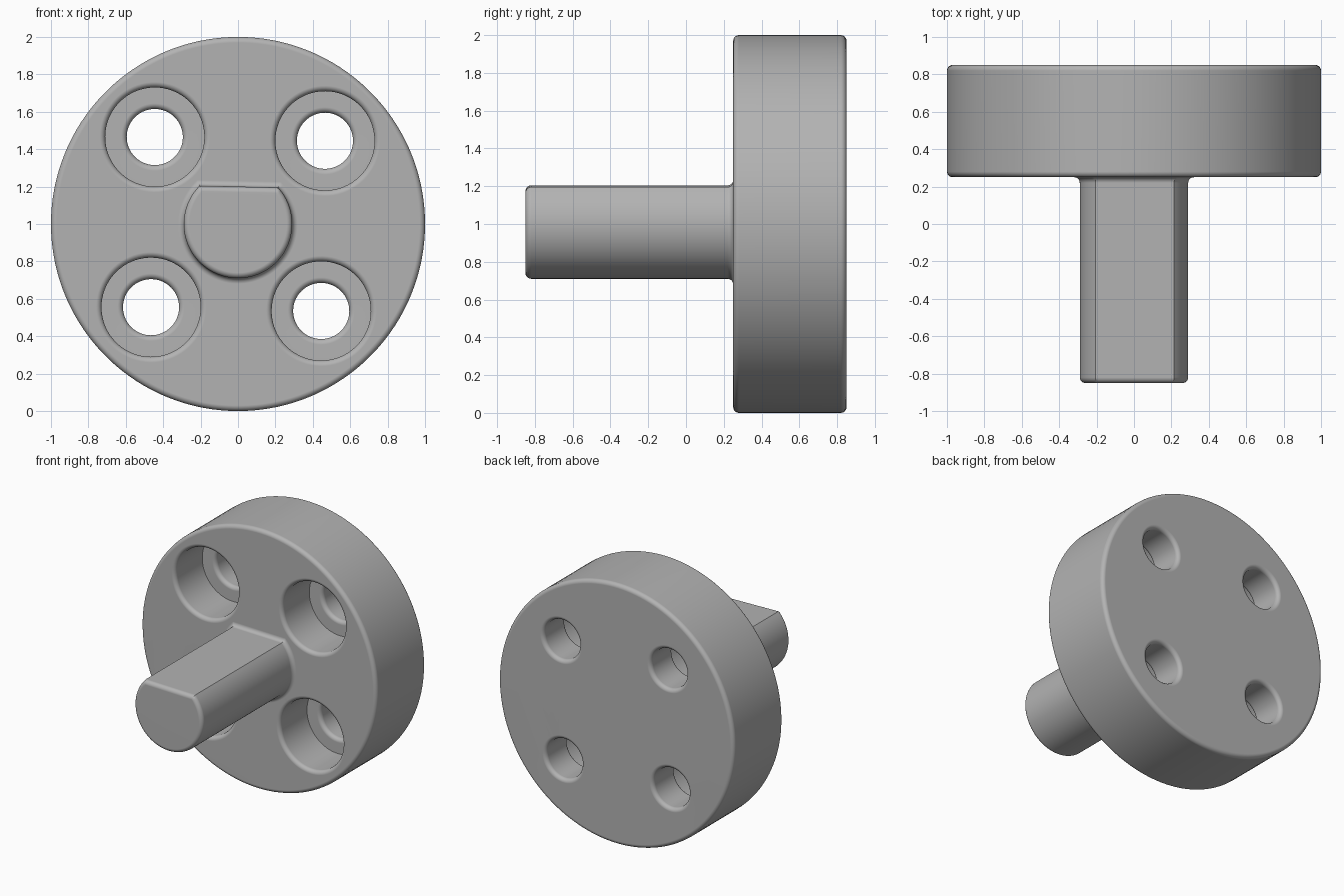
import bpy, bmesh, math
from mathutils import Matrix

if "Cube" in bpy.data.objects:
    bpy.data.objects.remove(bpy.data.objects["Cube"])

FILLET = 0.03
FRONT, BACK, TIP = 0.25, 0.85, -0.85    # y of disc faces and shaft tip
STEPS = 6
# Quarter-turn pairs (sin, 1 - cos) shared by every rounded edge
ROUND = [(FILLET * math.sin(a), FILLET * (1 - math.cos(a)))
         for a in (i * math.pi / 2 / STEPS for i in range(STEPS + 1))]

grey = bpy.data.materials.new("machined grey")
grey.use_nodes = True
colour = (0.45, 0.45, 0.45, 1)
grey.diffuse_color = colour
grey.node_tree.nodes["Principled BSDF"].inputs["Base Color"].default_value = colour


def loft(name, rings):
    """Skin a closed solid through a list of equal-sized point rings."""
    bm = bmesh.new()
    loops = [[bm.verts.new(p) for p in ring] for ring in rings]
    n = len(loops[0])
    for a, b in zip(loops, loops[1:]):
        for i in range(n):
            bm.faces.new((a[i], a[(i + 1) % n], b[(i + 1) % n], b[i]))
    bm.faces.new(loops[0])
    bm.faces.new(loops[-1])
    bmesh.ops.recalc_face_normals(bm, faces=bm.faces[:])
    mesh = bpy.data.meshes.new(name)
    bm.to_mesh(mesh)
    bm.free()
    mesh.materials.append(grey)
    obj = bpy.data.objects.new(name, mesh)
    bpy.context.collection.objects.link(obj)
    return obj


def circle(y, radius, sides):
    return [(radius * math.cos(t), y, radius * math.sin(t))
            for t in (i * math.tau / sides for i in range(sides))]


def d_section(y, grow, radius=0.29, flat=0.2, sides=72):
    """Round section with a flat on top, offset outward by grow."""
    start = math.asin((flat + grow) / (radius + grow))
    sweep = math.pi + 2 * start
    return [((radius + grow) * math.cos(t), y, (radius + grow) * math.sin(t))
            for t in (start - sweep * i / sides for i in range(sides + 1))]


# Flange disc with rounded rims
rim = [(FRONT + FILLET - s, 1 - FILLET + FILLET - c) for s, c in ROUND]
profile = rim[::-1] + [(FRONT + BACK - y, r) for y, r in rim]
disc = loft("flange_disc", [circle(y, r, 160) for y, r in profile])

# Shaft: rounded tip, long body, flared root
sections = [(TIP + FILLET - s, -c) for s, c in ROUND][::-1]
sections += [(FRONT - FILLET + s, c) for s, c in ROUND] + [(FRONT + 0.05, FILLET)]
shaft = loft("shaft", [d_section(y, g) for y, g in sections])

# Stepped bolt-hole cutters with flared mouths
BORE, COUNTERBORE, LEDGE = 0.15, 0.265, FRONT + 0.33
flare = [(FILLET - s, c) for s, c in ROUND][::-1]      # depth from face, extra radius
hole = [(FRONT - 0.05, COUNTERBORE + FILLET)]
hole += [(FRONT + d, COUNTERBORE + e) for d, e in flare]
hole += [(LEDGE, COUNTERBORE)] + [(LEDGE + d, BORE + e) for d, e in flare]
hole += [(BACK - d, BORE + e) for d, e in flare[::-1]]
hole += [(BACK + 0.05, BORE + FILLET)]
cutters = []
for sx in (-1, 1):
    for sz in (-1, 1):
        cutter = loft("hole_cutter", [circle(y, r, 72) for y, r in hole])
        cutter.data.transform(Matrix.Translation((0.455 * sx, 0, 0.455 * sz)))
        cutters.append(cutter)

# Whole part is turned very slightly about its axis and lifted onto the ground
placing = Matrix.Translation((0, 0, 1)) @ Matrix.Rotation(math.radians(1.26), 4, 'Y')
for obj in [disc, shaft] + cutters:
    obj.data.transform(placing)

# Join the shaft and cut the holes
for tool, action in [(shaft, 'UNION')] + [(c, 'DIFFERENCE') for c in cutters]:
    mod = disc.modifiers.new(action.title(), 'BOOLEAN')
    mod.operation, mod.object, mod.solver = action, tool, 'EXACT'
    tool.hide_render = True
bpy.context.view_layer.objects.active = disc
for mod in list(disc.modifiers):
    bpy.ops.object.modifier_apply(modifier=mod.name)
for tool in [shaft] + cutters:
    bpy.data.objects.remove(tool)
disc.name = "flanged_shaft"

# Smooth rounded surfaces, keep machined edges crisp
bpy.ops.object.select_all(action='DESELECT')
disc.select_set(True)
bpy.ops.object.shade_smooth_by_angle(angle=math.radians(30))
weighted = disc.modifiers.new("Weighted normals", 'WEIGHTED_NORMAL')
weighted.keep_sharp = True
